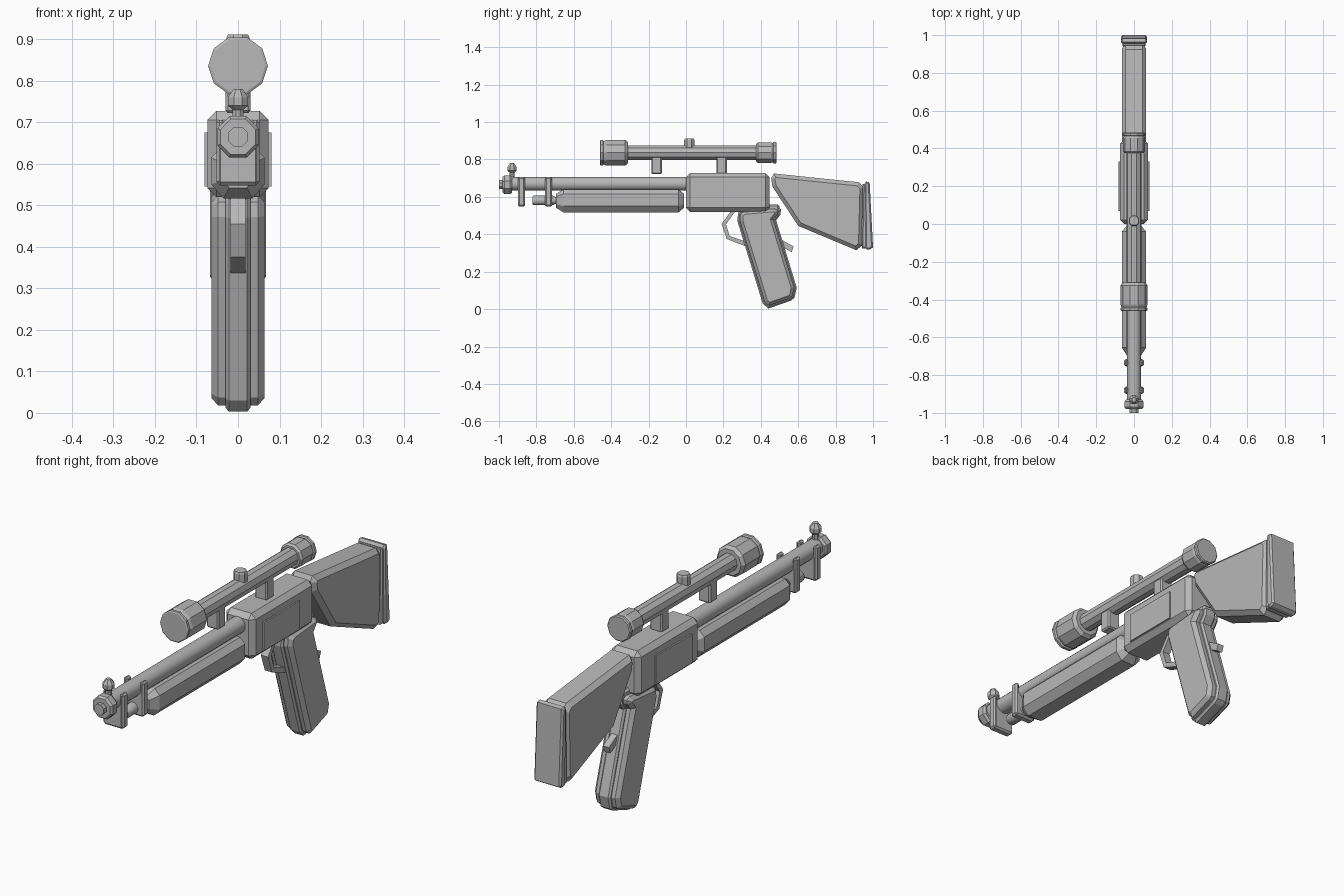
import bpy, bmesh, math
from mathutils import Vector

if "Cube" in bpy.data.objects:
    bpy.data.objects.remove(bpy.data.objects["Cube"])

grey = bpy.data.materials.new("plain_grey")
grey.diffuse_color = (0.48, 0.48, 0.48, 1)
grey.use_nodes = True
grey.node_tree.nodes["Principled BSDF"].inputs["Base Color"].default_value = grey.diffuse_color


def finish(name, bm, smooth=None):
    bmesh.ops.recalc_face_normals(bm, faces=bm.faces[:])
    mesh = bpy.data.meshes.new(name)
    bm.to_mesh(mesh)
    bm.free()
    mesh.materials.append(grey)
    ob = bpy.data.objects.new(name, mesh)
    bpy.context.collection.objects.link(ob)
    if smooth:
        bpy.ops.object.select_all(action='DESELECT')
        ob.select_set(True)
        bpy.context.view_layer.objects.active = ob
        bpy.ops.object.shade_smooth_by_angle(angle=math.radians(smooth))
    return ob


def box(name, x, y, z, chamfer=0.0):
    """Chamfered box from (min, max) ranges."""
    bm = bmesh.new()
    bmesh.ops.create_cube(bm, size=1)
    for v in bm.verts:
        v.co = [(r[0] + r[1]) / 2 + c * (r[1] - r[0]) for r, c in zip((x, y, z), v.co)]
    if chamfer:
        bmesh.ops.bevel(bm, geom=bm.edges[:], offset=chamfer, segments=1,
                        affect='EDGES', clamp_overlap=True)
    return finish(name, bm)


def lathe(name, profile, sides, centre, axis='Y', smooth=None):
    """Rings of (position, radius) around the y or z axis."""
    bm = bmesh.new()
    rings = []
    for p, r in profile:
        ring = []
        for i in range(sides):
            a = 2 * math.pi * (i + 0.5) / sides
            u, w = r * math.sin(a), r * math.cos(a)
            co = (u, p, centre + w) if axis == 'Y' else (u, centre + w, p)
            ring.append(bm.verts.new(co))
        rings.append(ring)
    for a, b in zip(rings, rings[1:]):
        for i in range(sides):
            j = (i + 1) % sides
            bm.faces.new((a[i], a[j], b[j], b[i]))
    bm.faces.new(rings[0])
    bm.faces.new(rings[-1])
    return finish(name, bm, smooth)


def inset(pts, d):
    """Move a clockwise side outline inward by d."""
    out = []
    for i, p in enumerate(pts):
        p, a, b = Vector(p), Vector(pts[i - 1]), Vector(pts[(i + 1) % len(pts)])
        e, f = (p - a).normalized(), (b - p).normalized()
        n, m = Vector((e.y, -e.x)), Vector((f.y, -f.x))
        out.append(p + (n + m) * d / max(0.4, 1 + n.dot(m)))
    return out


def slab(name, pts, half, chamfer=0.0, smooth=None):
    """Side outline (y, z) extruded across x, with chamfered rims."""
    sections = [(-half, chamfer), (-half + chamfer, 0), (half - chamfer, 0), (half, chamfer)]
    if not chamfer:
        sections = [(-half, 0), (half, 0)]
    bm = bmesh.new()
    rings = [[bm.verts.new((x, p[0], p[1])) for p in (inset(pts, d) if d else pts)]
             for x, d in sections]
    n = len(pts)
    for a, b in zip(rings, rings[1:]):
        for i in range(n):
            j = (i + 1) % n
            bm.faces.new((a[i], a[j], b[j], b[i]))
    bm.faces.new(rings[0])
    bm.faces.new(rings[-1])
    return finish(name, bm, smooth)


# Barrel, muzzle collar and front sight
lathe("barrel", [(-0.94, 0.037), (0.02, 0.037)], 16, 0.67, smooth=40)
lathe("muzzle_tip", [(-1.0, 0.026), (-0.96, 0.026)], 8, 0.665)
lathe("muzzle_collar", [(-0.98, 0.046), (-0.97, 0.054), (-0.94, 0.054), (-0.93, 0.046)],
      8, 0.665)
lathe("front_sight_post", [(0.69, 0.014), (0.735, 0.014)], 8, -0.93, 'Z')
lathe("front_sight_bead", [(0.73, 0.014), (0.74, 0.026), (0.76, 0.026), (0.78, 0.012)],
      8, -0.93, 'Z')

# Tube below the barrel
lathe("magazine_tube", [(-0.82, 0.022), (-0.815, 0.026), (-0.71, 0.026), (-0.70, 0.02),
                        (-0.65, 0.02)], 12, 0.581, smooth=40)

# Clamps around barrel and tube
for i, y in enumerate((-0.88, -0.735)):
    box(f"clamp_base_{i}", (-0.05, 0.05), (y - 0.019, y + 0.019), (0.548, 0.665), 0.008)
    for s in (-1, 1):
        x = s * 0.042
        box(f"clamp_post_{i}_{s}", (x - 0.01, x + 0.01), (y - 0.018, y + 0.018),
            (0.55, 0.706), 0.007)

# Fore-end
bm = bmesh.new()
rings = []
for y, k in ((-0.695, 0.6), (-0.655, 1), (-0.04, 1), (-0.01, 0.6)):
    shape = [(0.04, 0.64), (0.064, 0.615), (0.064, 0.55), (0.035, 0.517)]
    shape += [(-x, z) for x, z in reversed(shape)]
    rings.append([bm.verts.new((x * k, y, 0.58 + (z - 0.58) * k)) for x, z in shape])
for a, b in zip(rings, rings[1:]):
    for i in range(8):
        j = (i + 1) % 8
        bm.faces.new((a[i], a[j], b[j], b[i]))
bm.faces.new(rings[0])
bm.faces.new(rings[-1])
finish("fore_end", bm)

# Receiver with raised side plates
box("receiver", (-0.074, 0.074), (0.0, 0.447), (0.52, 0.727), 0.022)
box("side_plates", (-0.081, 0.081), (0.07, 0.33), (0.545, 0.675))

# Scope: tube, bells, turret and mounts
lathe("scope_tube", [(-0.33, 0.041), (0.40, 0.041)], 10, 0.836)
lathe("scope_front_bell", [(-0.46, 0.066), (-0.457, 0.072), (-0.445, 0.072), (-0.44, 0.066),
                           (-0.425, 0.072), (-0.325, 0.072), (-0.31, 0.06)], 10, 0.836)
lathe("scope_rear_bell", [(0.375, 0.05), (0.385, 0.058), (0.455, 0.058), (0.465, 0.053),
                          (0.468, 0.06), (0.48, 0.06), (0.484, 0.055)], 10, 0.836)
lathe("scope_turret", [(0.85, 0.03), (0.904, 0.03), (0.912, 0.026)], 8, 0.018, 'Z')
for name, y in (("front", -0.157), ("rear", 0.19)):
    box(f"scope_mount_{name}", (-0.03, 0.03), (y - 0.028, y + 0.028), (0.722, 0.82), 0.006)

# Pistol grip: central rib between two slightly smaller cheeks
grip = [(0.275, 0.47), (0.278, 0.515), (0.305, 0.535), (0.475, 0.55), (0.508, 0.535),
        (0.505, 0.505), (0.482, 0.475), (0.592, 0.115), (0.58, 0.06), (0.56, 0.045),
        (0.44, 0.003), (0.41, 0.03)]
slab("grip_rib", grip, 0.03, 0.008)
slab("grip_cheeks", inset(grip, 0.013), 0.064, 0.016)
box("grip_tang", (-0.03, 0.03), (0.42, 0.50), (0.50, 0.56), 0.01)
slab("grip_lever", [(0.50, 0.34), (0.512, 0.37), (0.575, 0.335), (0.565, 0.305)], 0.015)

# Trigger guard: bent strip
outer = [(0.245, 0.53), (0.19, 0.455), (0.218, 0.375), (0.32, 0.335)]
inner = [(0.34, 0.355), (0.233, 0.39), (0.214, 0.453), (0.265, 0.525)]
slab("trigger_guard", (outer + inner)[::-1], 0.018)

# Stock and butt plate
stock = [(0.462, 0.655), (0.455, 0.70), (0.47, 0.725), (0.925, 0.678), (0.95, 0.65),
         (0.942, 0.34), (0.91, 0.315), (0.60, 0.445)]
slab("stock", stock, 0.064, 0.02)
slab("butt_spacer", [(0.94, 0.325), (0.945, 0.668), (0.968, 0.668), (0.975, 0.325)],
     0.062, 0.006)
slab("butt_plate", [(0.958, 0.33), (0.954, 0.67), (0.963, 0.682), (0.982, 0.677),
                    (1.0, 0.33), (0.985, 0.32), (0.966, 0.32)], 0.068, 0.008)
